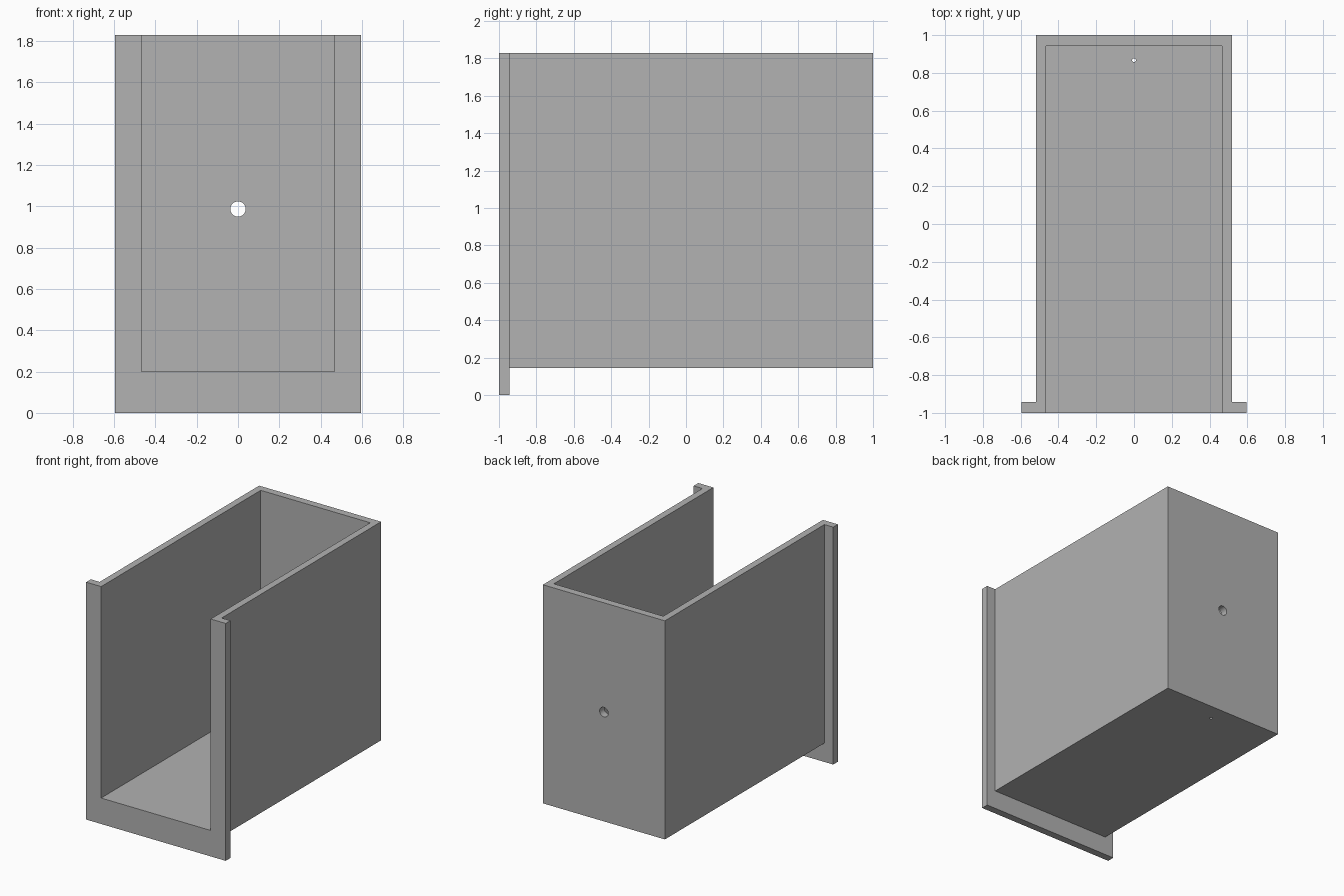
import bpy

cube = bpy.data.objects.get("Cube")
if cube:
    bpy.data.objects.remove(cube, do_unlink=True)

# Overall dimensions
TOP, BOTTOM, FLOOR = 1.83, 0.145, 0.20
OUTER, INNER, FLANGE = 0.52, 0.467, 0.595
WALL = 0.057

grey = bpy.data.materials.new("plain grey")
grey.use_nodes = True
colour = (0.445, 0.445, 0.445, 1)
grey.diffuse_color = colour
grey.node_tree.nodes["Principled BSDF"].inputs["Base Color"].default_value = colour


def box(name, half_width, y0, y1, z0, z1):
    bpy.ops.mesh.primitive_cube_add(size=1, location=(0, (y0 + y1) / 2, (z0 + z1) / 2))
    ob = bpy.context.object
    ob.name = name
    ob.scale = (2 * half_width, y1 - y0, z1 - z0)
    bpy.ops.object.transform_apply(location=True, rotation=False, scale=True)
    ob.data.materials.append(grey)
    return ob


def drill(name, radius, location, tilt=0):
    bpy.ops.mesh.primitive_cylinder_add(vertices=32, radius=radius, depth=0.3,
                                        location=location, rotation=(tilt, 0, 0))
    ob = bpy.context.object
    ob.name = name
    ob.data.materials.append(grey)
    return ob


def combine(target, other, operation):
    mod = target.modifiers.new(other.name, 'BOOLEAN')
    mod.operation, mod.object, mod.solver = operation, other, 'EXACT'
    bpy.context.view_layer.objects.active = target
    bpy.ops.object.modifier_apply(modifier=mod.name)
    bpy.data.objects.remove(other, do_unlink=True)


# Open-topped bin with a wider flange round its front opening
housing = box("open_housing", OUTER, -0.97, 1, BOTTOM, TOP)
combine(housing, box("front_flange", FLANGE, -1, -1 + WALL, 0, TOP), 'UNION')

# Cavity, open at the front and the top
combine(housing, box("cavity_cutter", INNER, -1.2, 1 - WALL, FLOOR, TOP + 0.2), 'DIFFERENCE')

# Round hole in the back wall and a pinhole in the floor
combine(housing, drill("back_hole_cutter", 0.037, (0, 0.97, 0.987), 1.5707963), 'DIFFERENCE')
combine(housing, drill("floor_hole_cutter", 0.01, (0, 0.867, 0.17)), 'DIFFERENCE')

bpy.ops.object.select_all(action='DESELECT')
housing.select_set(True)
bpy.context.view_layer.objects.active = housing
bpy.ops.object.shade_smooth_by_angle()
